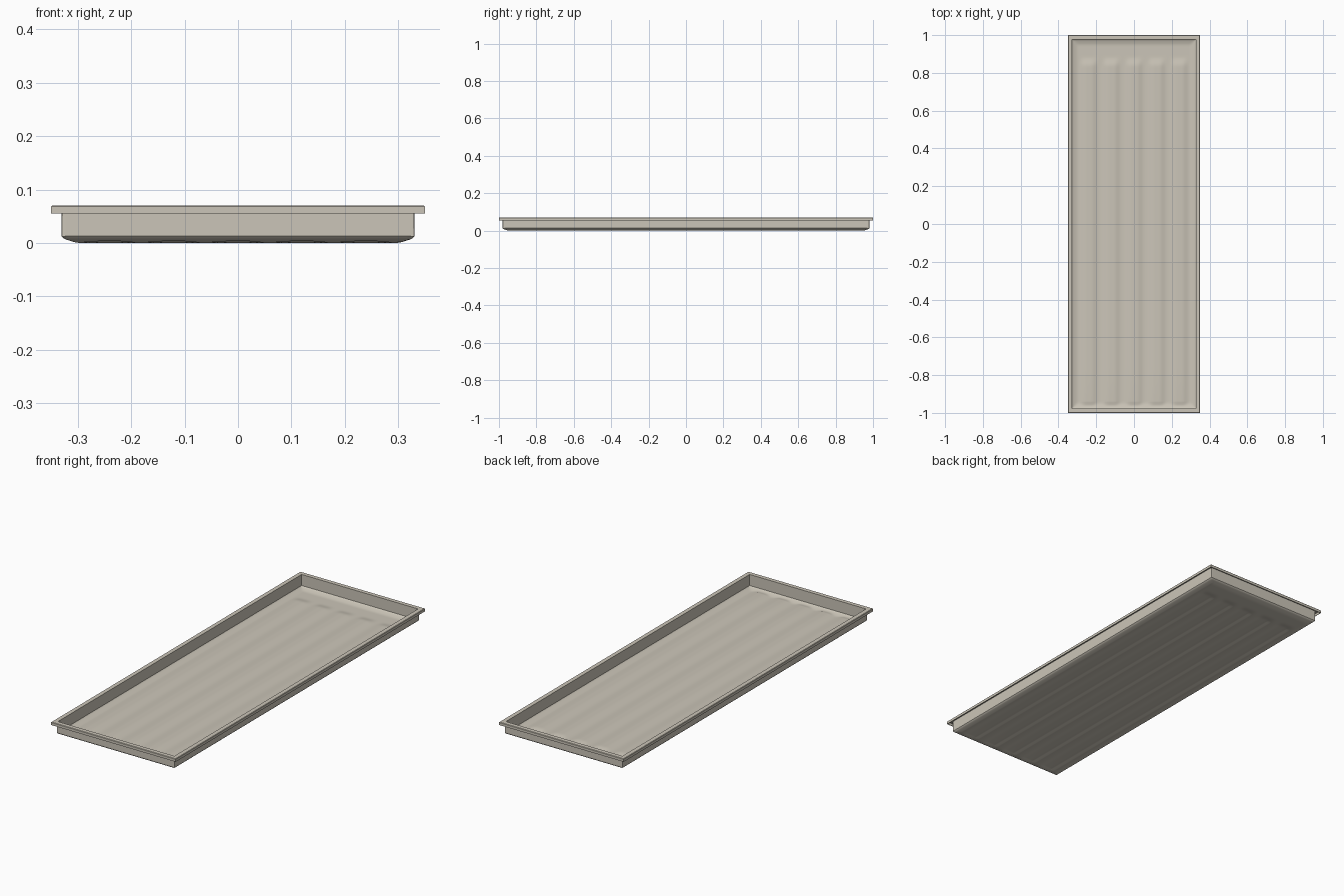
import bpy, bmesh, math

if "Cube" in bpy.data.objects:
    bpy.data.objects.remove(bpy.data.objects["Cube"])

HX, HY, T = 0.327, 0.977, 0.003      # inner half sizes and sheet thickness
PITCH, RISE = 0.12, 0.007            # floor ribs


def smooth(t):
    t = max(0.0, min(1.0, t))
    return t * t * (3 - 2 * t)


def floor_z(x, y):
    # five raised ribs, fading out at both ends
    near = min(abs(x - k * PITCH) for k in range(-2, 3))
    rib = smooth((0.052 - near) / 0.035)
    fade = smooth((0.885 - y) / 0.05) * smooth((y + 0.972) / 0.03)
    # rounded and gently rising floor edge
    dx, dy = HX - abs(x), HY - abs(y)
    d = min(dx, dy)
    edge = 0.007 * smooth((0.03 - d) / 0.03)
    curl = 0.004 * max(0.0, 1 - d / 0.006) ** 2
    return T + max(RISE * rib * fade, edge) + curl


def spread(half, inner, n):
    # even spacing with finer steps at the edge
    e = [0.0, 0.003, 0.006, 0.012, 0.02, 0.03]
    lo = [-half + v for v in e]
    mid = [-half + inner + 2 * (half - inner) * i / n for i in range(n + 1)]
    return lo + mid + [-v for v in reversed(lo)]


xs = spread(HX, 0.037, 58)
ys = spread(HY, 0.04, 10)
ys = sorted(set(ys + [0.825 + 0.01 * i for i in range(8)]))

bm = bmesh.new()
grid = [[bm.verts.new((x, y, floor_z(x, y))) for x in xs] for y in ys]
for j in range(len(ys) - 1):
    for i in range(len(xs) - 1):
        bm.faces.new((grid[j][i], grid[j][i + 1], grid[j + 1][i + 1], grid[j + 1][i]))

# walls, flat rim and turned-down lip, grown from the floor outline
loop = (grid[0][:-1] + [r[-1] for r in grid[:-1]]
        + grid[-1][:0:-1] + [r[0] for r in grid[:0:-1]])
base = [(v.co.x / HX, v.co.y / HY) for v in loop]
for hx, hy, z in ((HX, HY, 0.07), (0.348, 0.998, 0.07), (0.35, 1.0, 0.068), (0.35, 1.0, 0.055)):
    new = [bm.verts.new((u * hx, v * hy, z)) for u, v in base]
    for i in range(len(loop)):
        k = (i + 1) % len(loop)
        bm.faces.new((loop[k], loop[i], new[i], new[k]))
    loop = new

me = bpy.data.meshes.new("tray")
bm.normal_update()
bm.to_mesh(me)
bm.free()
tray = bpy.data.objects.new("tray", me)
bpy.context.collection.objects.link(tray)

mat = bpy.data.materials.new("warm grey plastic")
mat.diffuse_color = (0.60, 0.56, 0.48, 1)
mat.use_nodes = True
mat.node_tree.nodes["Principled BSDF"].inputs["Base Color"].default_value = mat.diffuse_color
me.materials.append(mat)

# sheet thickness
solid = tray.modifiers.new("thickness", "SOLIDIFY")
solid.thickness = T
solid.offset = -1
solid.use_even_offset = True

bpy.context.view_layer.objects.active = tray
tray.select_set(True)
bpy.ops.object.modifier_apply(modifier="thickness")
bpy.ops.object.shade_smooth_by_angle(angle=math.radians(35))
